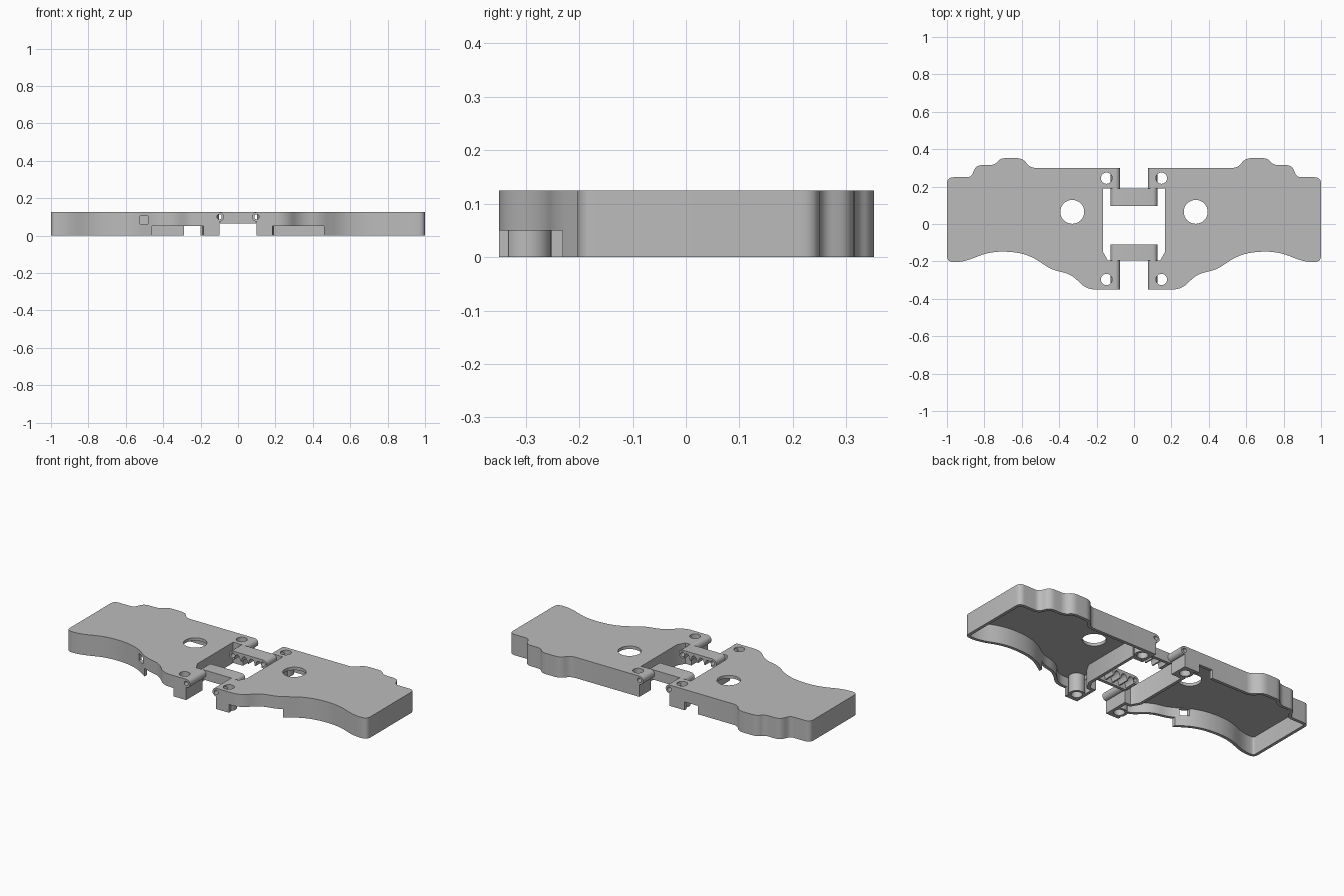
import bpy, bmesh, math
from mathutils import Vector

if "Cube" in bpy.data.objects:
    bpy.data.objects.remove(bpy.data.objects["Cube"])

H, CEIL, WALL = 0.125, 0.107, 0.018
grey = bpy.data.materials.new("plain_grey")
grey.diffuse_color = (0.5, 0.5, 0.5, 1)
grey.use_nodes = True
grey.node_tree.nodes["Principled BSDF"].inputs["Base Color"].default_value = grey.diffuse_color


def finish(name, bm):
    bmesh.ops.recalc_face_normals(bm, faces=bm.faces)
    me = bpy.data.meshes.new(name)
    bm.to_mesh(me)
    bm.free()
    me.materials.append(grey)
    ob = bpy.data.objects.new(name, me)
    bpy.context.collection.objects.link(ob)
    return ob


def prism(name, pts, direction):
    """Extrude a closed 3D polygon along a direction."""
    bm = bmesh.new()
    f = bm.faces.new([bm.verts.new(p) for p in pts])
    r = bmesh.ops.extrude_face_region(bm, geom=[f])
    bmesh.ops.translate(bm, vec=Vector(direction),
                        verts=[v for v in r["geom"] if isinstance(v, bmesh.types.BMVert)])
    return finish(name, bm)


def box(name, x0, x1, y0, y1, z0, z1):
    return prism(name, [(x0, y0, z0), (x1, y0, z0), (x1, y1, z0), (x0, y1, z0)], (0, 0, z1 - z0))


def ring(cx, cy, r, n=32):
    return [(cx + r * math.cos(2 * math.pi * i / n), cy + r * math.sin(2 * math.pi * i / n)) for i in range(n)]


def post(name, x, y, r, z0, z1):
    return prism(name, [(a, b, z0) for a, b in ring(x, y, r)], (0, 0, z1 - z0))


def barrel(name, x, z, r, y0, y1):
    return prism(name, [(a, y0, b) for a, b in ring(x, z, r, 24)], (0, y1 - y0, 0))


def cut(ob, cutters):
    """Subtract the cutters and bake the result."""
    for c in cutters:
        c.hide_render = True
        m = ob.modifiers.new("cut", "BOOLEAN")
        m.operation, m.solver, m.object = "DIFFERENCE", "EXACT", c
    bpy.context.view_layer.update()
    me = bpy.data.meshes.new_from_object(ob.evaluated_get(bpy.context.evaluated_depsgraph_get()))
    ob.modifiers.clear()
    ob.data = me
    for c in cutters:
        bpy.data.objects.remove(c)


def fillet(corners, n=7):
    """Round every corner (x, y, tangent length)."""
    out = []
    for i, (x, y, d) in enumerate(corners):
        p = Vector((x, y))
        a = Vector(corners[i - 1][:2]) - p
        b = Vector(corners[(i + 1) % len(corners)][:2]) - p
        if not d:
            out.append(p)
            continue
        a = p + a.normalized() * min(d, a.length * 0.47)
        b = p + b.normalized() * min(d, b.length * 0.47)
        for k in range(n + 1):
            t = k / n
            out.append(a * (1 - t) ** 2 + p * 2 * t * (1 - t) + b * t * t)
    return out


def inset(pts, w):
    """Mitred inward offset of a counter-clockwise outline."""
    out = []
    for i, p in enumerate(pts):
        u = (p - pts[i - 1]).normalized()
        v = (pts[(i + 1) % len(pts)] - p).normalized()
        nu, nv = Vector((-u.y, u.x)), Vector((-v.y, v.x))
        out.append(p + (nu + nv) * (w / (1 + nu.dot(nv))))
    return out


# Outline of one half, counter-clockwise from the front hinge ear
outline = fillet([
    (.1, -.35, 0), (.255, -.35, .05), (.335, -.268, .05), (.44, -.245, .04),
    (.575, -.155, .1), (.76, -.143, .1), (.91, -.203, .06), (1, -.203, .035),
    (1, .25, .035), (.87, .25, .025), (.845, .315, .035), (.745, .315, .03),
    (.715, .352, .03), (.595, .352, .035), (.555, .30, .03),
    (.1, .30, 0), (.1, .19, 0), (.165, .19, 0), (.165, -.15, 0), (.14, -.195, 0), (.1, -.195, 0)])
inner = inset(outline, WALL)


def shell(name, s):
    """Tray that is open at the bottom."""
    bm = bmesh.new()
    loops = [[bm.verts.new((s * p.x, p.y, z)) for p in pts]
             for pts, z in ((outline, H), (outline, 0), (inner, 0), (inner, CEIL))]
    for a, b in zip(loops, loops[1:]):
        for i in range(len(a)):
            bm.faces.new((a[i - 1], a[i], b[i], b[i - 1]))
    bm.faces.new(loops[0])
    bm.faces.new(loops[3])
    return finish(name, bm)


smooth = []
EARS = ((-.35, -.195), (.19, .30))
BOSSES = ((.147, -.297), (.147, .245))
for side, s in (("left", -1), ("right", 1)):
    # Main cover with window, screw holes and wall notches
    body = shell(side + "_cover", s)
    cutters = [post("c", s * .33, .065, .064, .05, .2),
               box("c", *sorted((s * .185, s * .46)), -.4, -.19, -.05, .05)]
    cutters += [post("c", s * x, y, .03, .08, .2) for x, y in BOSSES]
    cutters += [barrel("c", s * .1, .1, .013, y0 - .01, y1 + .01) for y0, y1 in EARS]
    if s < 0:
        cutters += [box("c", -.29, -.2, .24, .34, -.05, .05),
                    box("c", -.525, -.48, -.26, -.1, .063, .104)]
    cut(body, cutters)
    smooth.append(body)
    # Screw bosses and hinge barrels on both ears
    for (x, y), (y0, y1), end in zip(BOSSES, EARS, ("front", "back")):
        boss = post(f"{side}_{end}_boss", s * x, y, .045, 0, .115)
        cut(boss, [post("c", s * x, y, .03, -.1, .2)])
        knuckle = barrel(f"{side}_{end}_hinge_barrel", s * .1, .1, .025, y0, y1)
        cut(knuckle, [barrel("c", s * .1, .1, .013, y0 - .1, y1 + .1)])
        smooth += [boss, knuckle]


def link_profile(scallops):
    """Rounded bar in xz, with an optional scalloped underside."""
    pts = []
    for cx, a0 in ((.1, 90), (-.1, -90)):
        for k in range(9):
            a = math.radians(a0 - 180 * k / 8)
            pts.append((cx + .025 * math.cos(a), .1 + .025 * math.sin(a)))
        if cx > 0 and scallops:
            w = .19 / scallops
            for j in range(scallops):
                mid = .095 - w * (j + .5)
                for k in range(9):
                    a = math.pi * k / 8
                    pts.append((mid + w * .42 * math.cos(a), .0755 + .034 * math.sin(a)))
        elif cx > 0:
            pts += [(.095, .066), (-.095, .066)]
    return pts


# Two hinge links: toothed bar with a plain outer wall
for name, y_in, y_out in (("front", -.11, -.195), ("back", .095, .19)):
    y_wall = y_out + math.copysign(.018, y_in - y_out)
    for part, prof, a, b in (("teeth", link_profile(4), y_in, y_wall), ("wall", link_profile(0), y_wall, y_out)):
        ob = prism(f"{name}_link_{part}", [(x, a, z) for x, z in prof], (0, b - a, 0))
        lo, hi = min(a, b) - .02, max(a, b) + .02
        cut(ob, [barrel("c", x, .1, .013, lo, hi) for x in (-.1, .1)])
        smooth.append(ob)

# Smooth shading with crisp edges
bpy.ops.object.select_all(action="DESELECT")
for ob in smooth:
    ob.select_set(True)
bpy.context.view_layer.objects.active = smooth[0]
bpy.ops.object.shade_smooth_by_angle(angle=math.radians(30))
